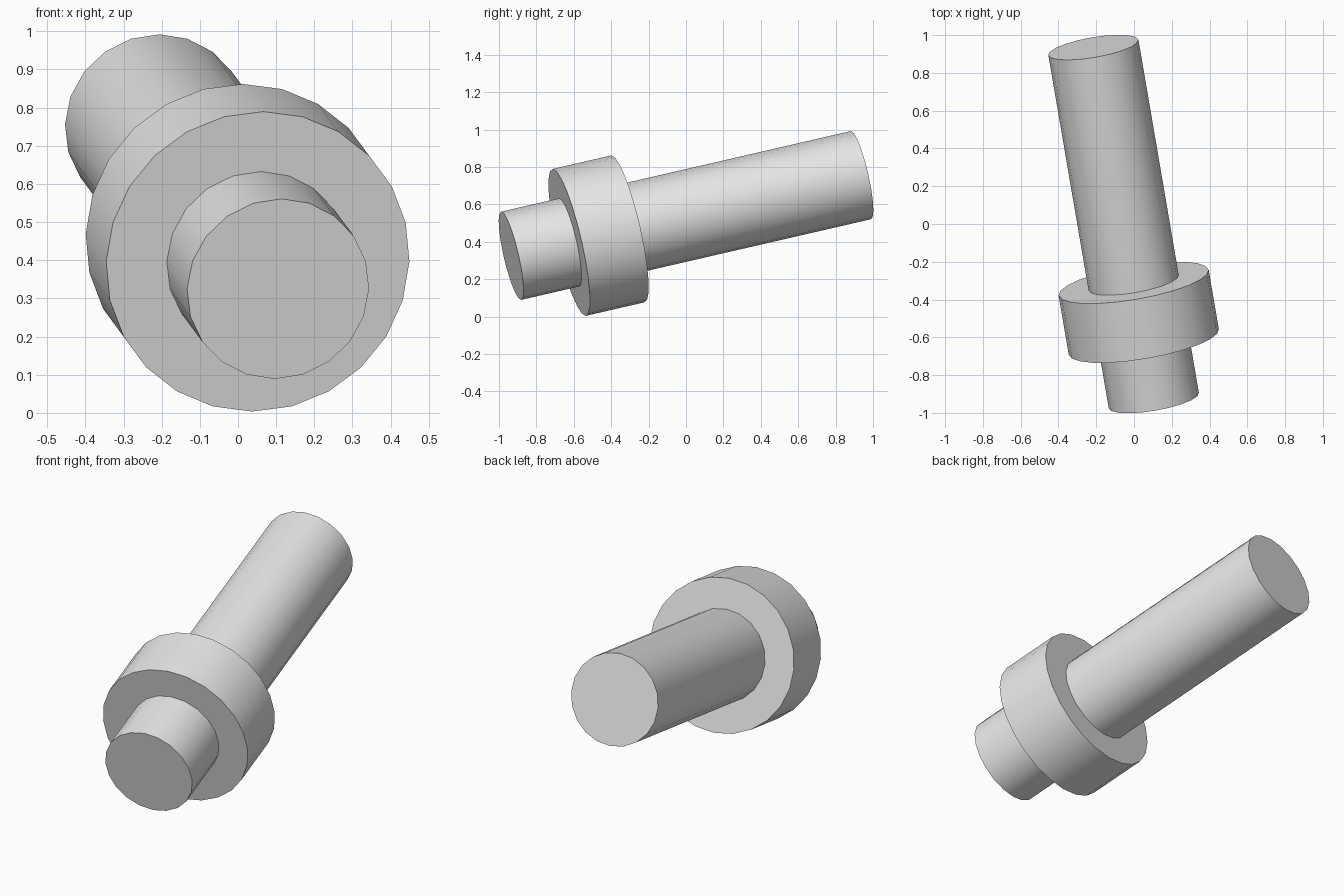
import bpy
import math
from mathutils import Vector

cube = bpy.data.objects.get("Cube")
if cube:
    bpy.data.objects.remove(cube, do_unlink=True)

# One plain grey for the whole model
grey = bpy.data.materials.new("light grey")
grey.use_nodes = True
colour = (0.8, 0.8, 0.8, 1)
grey.diffuse_color = colour
grey.node_tree.nodes["Principled BSDF"].inputs["Base Color"].default_value = colour

# Tilted axis shared by all parts, from front end to back end
front = Vector((0.105, -0.935, 0.325))
back = Vector((-0.215, 0.935, 0.756))
axis = back - front
turn = axis.to_track_quat("Z", "Y").to_euler()


def rod(name, start, end, radius, sides):
    """Cylinder along the axis between two fractions of its length."""
    bpy.ops.mesh.primitive_cylinder_add(
        vertices=sides, radius=radius, depth=axis.length * (end - start),
        location=front + axis * (start + end) / 2, rotation=turn)
    obj = bpy.context.object
    obj.name = name
    obj.data.materials.append(grey)
    bpy.ops.object.shade_smooth_by_angle(angle=math.radians(30))
    return obj


# Long pin running right through the wide collar
rod("pin", 0, 1, 0.242, 20)
rod("collar", 0.166, 0.334, 0.403, 24)
